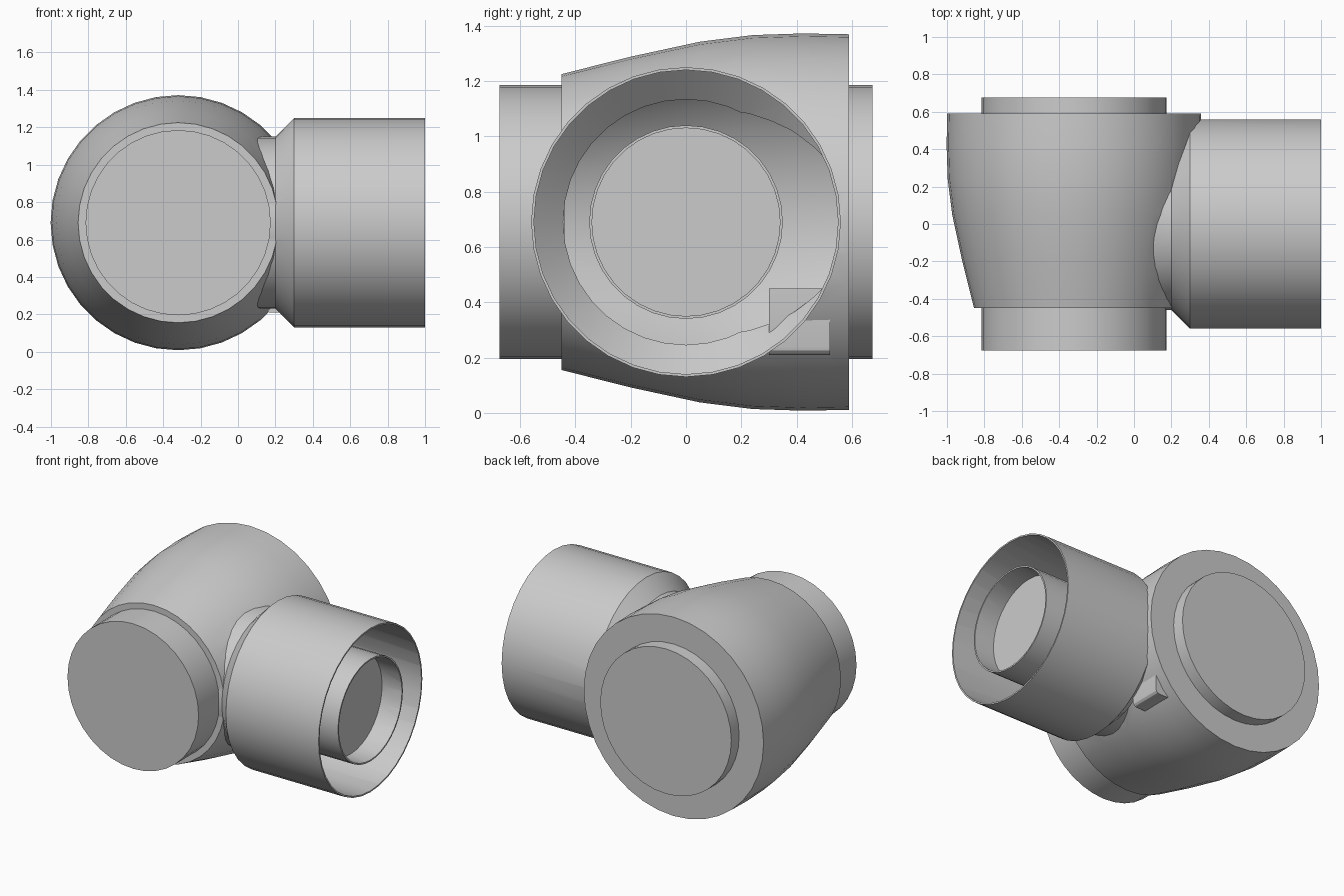
import bpy, bmesh, math
from mathutils import Matrix, Vector

cube = bpy.data.objects.get("Cube")
if cube:
    bpy.data.objects.remove(cube, do_unlink=True)

SIDES = 36
HUB = Vector((-0.32, 0, 0.69))     # centre of the main body
PORT = Vector((0, 0, 0.69))        # centre line of the side socket
ALONG_Y = Matrix.Rotation(-math.pi / 2, 4, 'X')
ALONG_X = Matrix.Rotation(math.pi / 2, 4, 'Y')

grey = bpy.data.materials.new("plain grey")
grey.use_nodes = True
colour = (0.6, 0.6, 0.6, 1)
grey.diffuse_color = colour
grey.node_tree.nodes["Principled BSDF"].inputs["Base Color"].default_value = colour


def finish(name, bm):
    bmesh.ops.recalc_face_normals(bm, faces=bm.faces)
    mesh = bpy.data.meshes.new(name)
    bm.to_mesh(mesh)
    bm.free()
    mesh.materials.append(grey)
    obj = bpy.data.objects.new(name, mesh)
    bpy.context.collection.objects.link(obj)
    return obj


def turned(name, profile, centre, turn):
    """Closed solid of revolution from (distance along axis, radius) pairs."""
    pts = [(profile[0][0], 0)] + profile + [(profile[-1][0], 0)]
    bm = bmesh.new()
    verts = [bm.verts.new((r, 0, t)) for t, r in pts]
    edges = [bm.edges.new(pair) for pair in zip(verts, verts[1:])]
    bmesh.ops.spin(bm, geom=verts + edges, cent=(0, 0, 0), axis=(0, 0, 1),
                   angle=2 * math.pi, steps=SIDES)
    bmesh.ops.remove_doubles(bm, verts=bm.verts, dist=0.0005)
    bm.transform(Matrix.Translation(centre) @ turn)
    return finish(name, bm)


def combine(target, other, operation):
    mod = target.modifiers.new(operation.lower(), 'BOOLEAN')
    mod.operation = operation
    mod.solver = 'EXACT'
    mod.object = other
    other.hide_render = True
    bpy.ops.object.select_all(action='DESELECT')
    bpy.context.view_layer.objects.active = target
    target.select_set(True)
    bpy.ops.object.modifier_apply(modifier=mod.name)
    bpy.data.objects.remove(other, do_unlink=True)


def smooth(obj):
    bpy.ops.object.select_all(action='DESELECT')
    bpy.context.view_layer.objects.active = obj
    obj.select_set(True)
    bpy.ops.object.shade_smooth_by_angle(angle=math.radians(30))


# Hollow bulging body joined to a thin-walled side socket
WALL = 0.01
bulge = [(-0.45, 0.535), (-0.2, 0.598), (0.05, 0.652), (0.24, 0.676), (0.42, 0.682), (0.59, 0.679)]
hollow = [(t, r - WALL) for t, r in bulge]
hollow[0] = (-0.45 + WALL, hollow[0][1])
hollow[-1] = (0.59 - WALL, hollow[-1][1])
body = turned("body", bulge, HUB, ALONG_Y)
socket = turned("socket", [(-0.05, 0.46), (0.2, 0.46), (0.3, 0.56), (1, 0.56)], PORT, ALONG_X)
body_hollow = turned("body_hollow", hollow, HUB, ALONG_Y)
socket_bore = turned("socket_bore", [(-0.06, 0.444), (0.205, 0.444), (0.305, 0.55), (1.05, 0.55)],
                     PORT, ALONG_X)
combine(body, socket, 'UNION')
combine(body, body_hollow, 'DIFFERENCE')
combine(body, socket_bore, 'DIFFERENCE')
smooth(body)

# Round end stubs
for name, start, end in (("front_stub", -0.675, -0.445), ("back_stub", 0.585, 0.675)):
    smooth(turned(name, [(start, 0.495), (end, 0.495)], HUB, ALONG_Y))

# Inner pipe with a shallow recess in its open end
inner_pipe = turned("inner_pipe", [(0.1, 0.35), (1, 0.35)], PORT, ALONG_X)
recess = turned("recess", [(0.85, 0.34), (1.05, 0.34)], PORT, ALONG_X)
combine(inner_pipe, recess, 'DIFFERENCE')
smooth(inner_pipe)

# Small rib under the socket neck
bm = bmesh.new()
bmesh.ops.create_cube(bm, size=1, matrix=Matrix.Translation((0.2, 0.41, 0.33))
                      @ Matrix.Diagonal((0.12, 0.22, 0.24, 1)))
side = [e for e in bm.edges if all(v.co.z < 0.3 for v in e.verts)
        and abs(e.verts[0].co.y - e.verts[1].co.y) > 0.1]
bmesh.ops.bevel(bm, geom=side, offset=0.03, segments=3, affect='EDGES', profile=0.5)
smooth(finish("neck_rib", bm))
